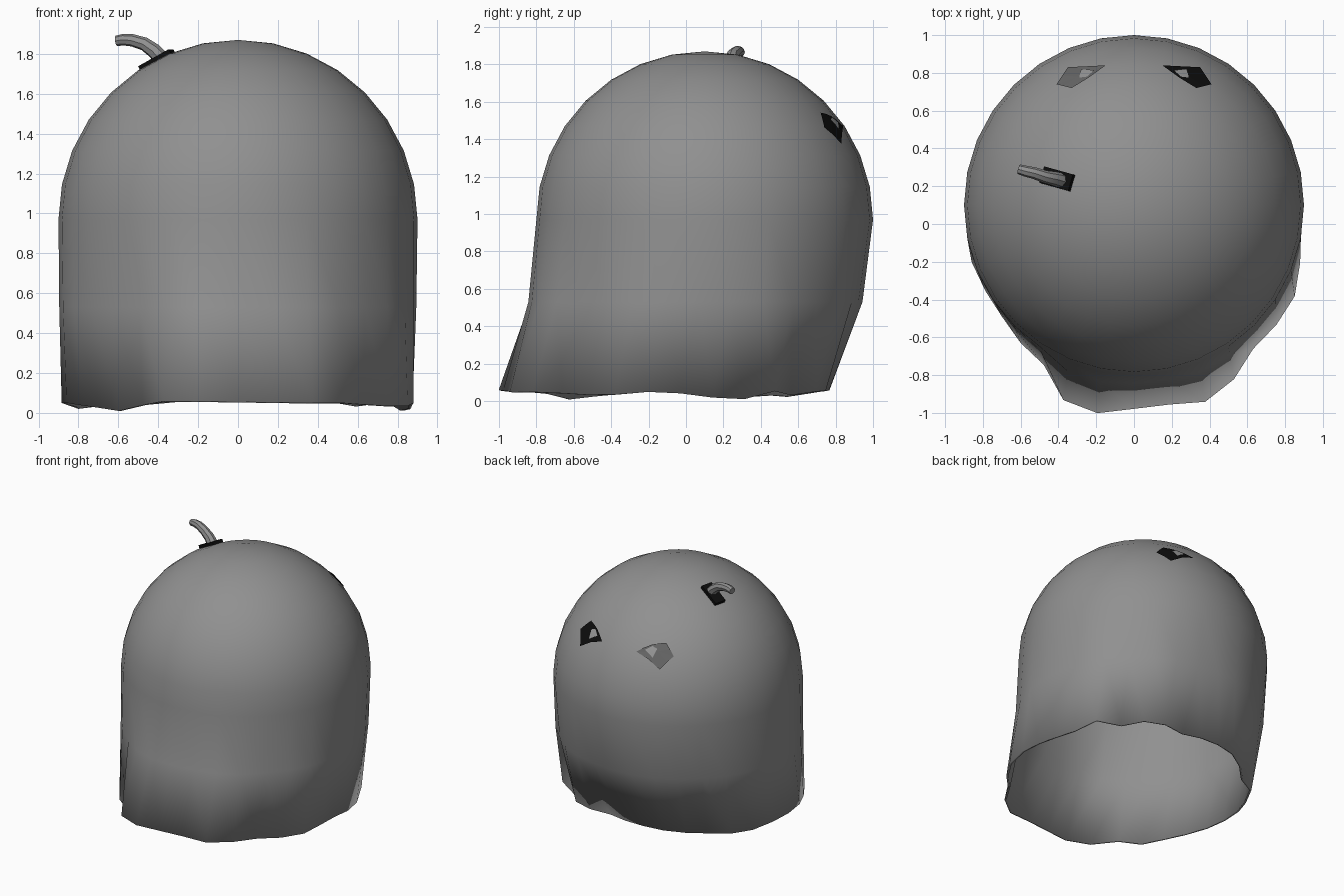
import bpy, math
from mathutils import Vector

if "Cube" in bpy.data.objects:
    bpy.data.objects.remove(bpy.data.objects["Cube"])

C, R = Vector((0, 0.1, 0.97)), 0.9      # dome centre and radius
N = 32                                   # columns around the sheet


def material(name, v):
    m = bpy.data.materials.new(name)
    m.diffuse_color = (v, v, v, 1)
    m.use_nodes = True
    m.node_tree.nodes["Principled BSDF"].inputs["Base Color"].default_value = m.diffuse_color
    return m


GREY = material("cloth grey", 0.28)
DARK = material("dark grey", 0.13)
BLACK = material("black", 0.004)
PALE = material("pale grey", 0.3)


def mesh_object(name, verts, faces, mat, smooth=False):
    me = bpy.data.meshes.new(name)
    me.from_pydata([tuple(v) for v in verts], [], faces)
    me.materials.append(mat)
    for p in me.polygons:
        p.use_smooth = smooth
    ob = bpy.data.objects.new(name, me)
    bpy.context.collection.objects.link(ob)
    return ob


# Hem outline (x, y, z), clockwise from the right side past the front
HEM = [(.87, 0, .04), (.88, -.2, .05), (.83, -.45, .03), (.65, -.62, .04),
       (.56, -.78, .05), (.43, -.93, .05), (.1, -.95, .055), (-.26, -1, .06),
       (-.37, -.94, .06), (-.43, -.78, .05), (-.6, -.63, .01), (-.72, -.45, .03),
       (-.86, -.2, .05), (-.88, .1, .05), (-.8, .3, .02), (-.72, .46, .03),
       (-.52, .56, .02), (-.42, .7, .05), (-.1, .77, .06), (.18, .72, .05),
       (.42, .75, .06), (.6, .55, .03), (.74, .5, .06), (.84, .27, 0)]
HC = Vector((0, -0.03))


def angle_of(p):
    return math.atan2(p[1] - HC.y, p[0] - HC.x) % (2 * math.pi)


KEYS = sorted((angle_of(p), (Vector(p[:2]) - HC).length, p[2]) for p in HEM)
KEYS = [(KEYS[-1][0] - 2 * math.pi, *KEYS[-1][1:])] + KEYS + [(KEYS[0][0] + 2 * math.pi, *KEYS[0][1:])]


def hem_point(a):
    for k, n in zip(KEYS, KEYS[1:]):
        if k[0] <= a <= n[0]:
            t = (a - k[0]) / (n[0] - k[0])
            r, z = k[1] + t * (n[1] - k[1]), k[2] + t * (n[2] - k[2])
            return Vector((HC.x + r * math.cos(a), HC.y + r * math.sin(a), z))


# Draped sheet: dome rings, a waist ring and a wavy hem, given thickness
verts, faces, rings = [C + Vector((0, 0, R))], [], 8
for k in range(1, rings + 3):
    for i in range(N):
        a = 2 * math.pi * i / N
        phi = min(k / rings, 1) * math.pi / 2
        p = C + R * Vector((math.sin(phi) * math.cos(a), math.sin(phi) * math.sin(a), math.cos(phi)))
        if k == rings + 1:
            p = p.lerp(hem_point(a), 0.24)
            p.z = 0.53
        elif k == rings + 2:
            p = hem_point(a)
        verts.append(p)
for i in range(N):
    j = (i + 1) % N
    faces.append((0, 1 + i, 1 + j))
    for k in range(rings + 1):
        t, b = 1 + k * N, 1 + (k + 1) * N
        faces.append((t + i, b + i, b + j, t + j))
sheet = mesh_object("draped_sheet", verts, faces, GREY, True)
solid = sheet.modifiers.new("thickness", 'SOLIDIFY')
solid.thickness, solid.offset = 0.015, -1


# Thin patches laid on the dome from outlines seen from above
def patch(name, outline, mat, radius):
    def lift(x, y):
        h = math.sqrt(radius ** 2 - x * x - (y - C.y) ** 2)
        return Vector((x, y, C.z + h))
    pts = []
    for (x0, y0), (x1, y1) in zip(outline, outline[1:] + outline[:1]):
        pts += [lift(x0, y0), lift((x0 + x1) / 2, (y0 + y1) / 2)]
    n = len(pts)
    cx, cy = (sum(p[a] for p in outline) / len(outline) for a in (0, 1))
    pts.append(lift(cx, cy))
    ccw = sum(pts[i].x * pts[(i + 1) % n].y - pts[(i + 1) % n].x * pts[i].y for i in range(n)) > 0
    fs = [(n, i, (i + 1) % n) if ccw else (n, (i + 1) % n, i) for i in range(n)]
    return mesh_object(name, pts, fs, mat)


EYE = [(.15, .84), (.35, .83), (.41, .74), (.33, .72), (.24, .775)]
PUPIL = [(.21, .815), (.28, .82), (.29, .775), (.25, .78)]
for side, name, mat in ((1, "right", BLACK), (-1, "left", DARK)):
    patch(name + "_eye", [(side * x, y) for x, y in EYE], mat, R + 0.006)
    patch(name + "_pupil", [(side * x, y) for x, y in PUPIL], PALE, R + 0.009)

# Black square collar around the stem
normal = (Vector((-.41, .24, 1.775)) - C).normalized()
centre = C + normal * (R + 0.004)
bpy.ops.mesh.primitive_cube_add(size=1, location=centre)
collar = bpy.context.object
collar.name = "stem_collar"
side = Vector((-.96, .28, 0))
side = (side - normal * side.dot(normal)).normalized()
across = normal.cross(side)
collar.rotation_mode = 'QUATERNION'
from mathutils import Matrix
collar.rotation_quaternion = Matrix((side, across, normal)).transposed().to_quaternion()
collar.scale = (0.18, 0.09, 0.03)
collar.data.materials.append(BLACK)

# Curved tapering stem
cu = bpy.data.curves.new("stem", 'CURVE')
cu.dimensions, cu.bevel_depth, cu.bevel_resolution = '3D', 1.0, 2
cu.use_fill_caps = True
path = [(-.37, .225, 1.76, .042), (-.42, .24, 1.815, .038), (-.47, .25, 1.85, .034),
        (-.53, .27, 1.868, .031), (-.575, .28, 1.871, .029), (-.61, .29, 1.865, .026)]
sp = cu.splines.new('POLY')
sp.points.add(len(path) - 1)
for pt, (x, y, z, r) in zip(sp.points, path):
    pt.co, pt.radius = (x, y, z, 1), r
sp.use_smooth = True
stem = bpy.data.objects.new("stem", cu)
bpy.context.collection.objects.link(stem)
cu.materials.append(GREY)
bpy.ops.object.select_all(action='DESELECT')
stem.select_set(True)
bpy.context.view_layer.objects.active = stem
bpy.ops.object.convert(target='MESH')
bpy.ops.object.shade_smooth_by_angle()
